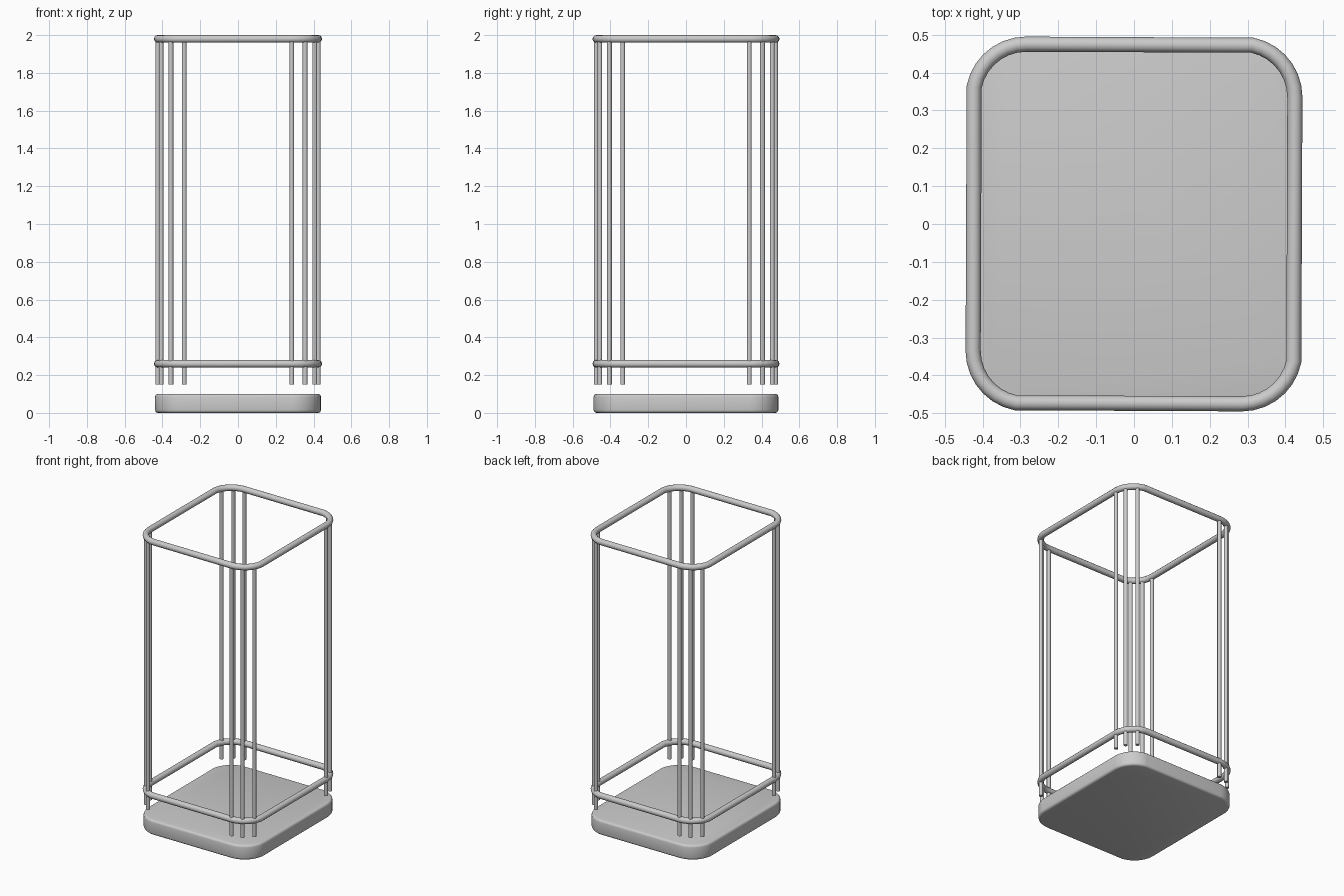
import bpy, bmesh, math

if "Cube" in bpy.data.objects:
    bpy.data.objects.remove(bpy.data.objects["Cube"])

CX, CY, R = 0.285, 0.335, 0.14   # corner arc centres and tube path radius
CORNERS = [(1, 1), (-1, 1), (-1, -1), (1, -1)]


def corner_points(radius, steps):
    """Points round the rounded rectangle, each corner stopping one step short."""
    pts = []
    for k, (sx, sy) in enumerate(CORNERS):
        for i in range(steps):
            a = math.radians(90 * k + 90 * i / steps)
            pts.append((sx * CX + radius * math.cos(a), sy * CY + radius * math.sin(a)))
    return pts


def smooth(obj, angle=40):
    bpy.ops.object.select_all(action='DESELECT')
    obj.select_set(True)
    bpy.context.view_layer.objects.active = obj
    bpy.ops.object.shade_smooth_by_angle(angle=math.radians(angle))


def ring(name, z):
    curve = bpy.data.curves.new(name, 'CURVE')
    curve.dimensions = '3D'
    curve.bevel_depth = 0.02
    curve.bevel_resolution = 4
    pts = corner_points(R, 8)
    spline = curve.splines.new('POLY')
    spline.points.add(len(pts) - 1)
    for p, (x, y) in zip(spline.points, pts):
        p.co = (x, y, z, 1)
    spline.use_cyclic_u = True
    spline.use_smooth = True
    obj = bpy.data.objects.new(name, curve)
    bpy.context.collection.objects.link(obj)


# Base slab with rounded corners and softened edges
bm = bmesh.new()
face = bm.faces.new([bm.verts.new((x, y, 0)) for x, y in corner_points(R + 0.014, 12)])
top = bmesh.ops.extrude_face_region(bm, geom=[face])['geom']
bmesh.ops.translate(bm, vec=(0, 0, 0.1), verts=[g for g in top if isinstance(g, bmesh.types.BMVert)])
bmesh.ops.recalc_face_normals(bm, faces=bm.faces)
rims = [e for e in bm.edges if abs(e.verts[0].co.z - e.verts[1].co.z) < 1e-5]
bmesh.ops.bevel(bm, geom=rims, offset=0.015, segments=3, profile=0.5, affect='EDGES')
mesh = bpy.data.meshes.new("base")
bm.to_mesh(mesh)
bm.free()
base = bpy.data.objects.new("base", mesh)
bpy.context.collection.objects.link(base)
smooth(base)

# Two tubular hoops
ring("lower_hoop", 0.26)
ring("top_hoop", 1.98)

# Three vertical rods at each corner
for n, (x, y) in enumerate(corner_points(R, 3)):
    bpy.ops.mesh.primitive_cylinder_add(vertices=16, radius=0.0125, depth=1.83,
                                        location=(x, y, 0.15 + 1.83 / 2))
    rod = bpy.context.object
    rod.name = f"rod_{n + 1}"
    smooth(rod)
